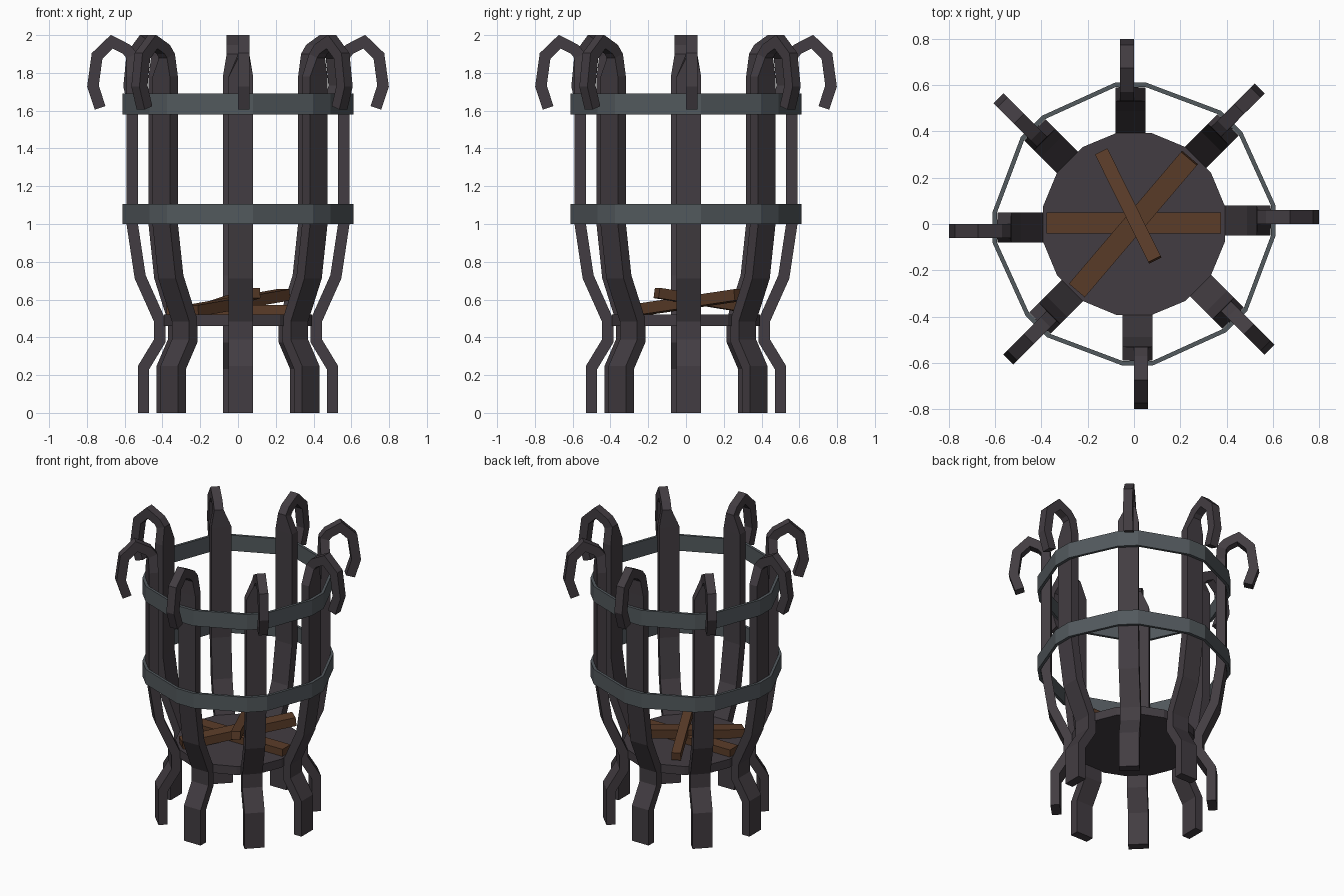
import bpy
import bmesh
from math import pi, sin, cos
from mathutils import Vector, Matrix

cube = bpy.data.objects.get("Cube")
if cube:
    bpy.data.objects.remove(cube, do_unlink=True)


def material(name, colour):
    mat = bpy.data.materials.new(name)
    mat.use_nodes = True
    mat.diffuse_color = (*colour, 1)
    mat.node_tree.nodes["Principled BSDF"].inputs["Base Color"].default_value = (*colour, 1)
    return mat


iron = material("dark iron", (0.055, 0.046, 0.054))
steel = material("grey steel", (0.085, 0.1, 0.11))
wood = material("brown wood", (0.105, 0.046, 0.022))


def add_object(name, bm, mat):
    bmesh.ops.recalc_face_normals(bm, faces=bm.faces[:])
    mesh = bpy.data.meshes.new(name)
    bm.to_mesh(mesh)
    bm.free()
    mesh.materials.append(mat)
    obj = bpy.data.objects.new(name, mesh)
    bpy.context.collection.objects.link(obj)
    return obj


def loft(bm, sections, closed=False):
    """Skin a list of four-cornered sections."""
    loops = [[bm.verts.new(p) for p in s] for s in sections]
    pairs = list(zip(loops, loops[1:]))
    if closed:
        pairs.append((loops[-1], loops[0]))
    else:
        bm.faces.new(loops[0])
        bm.faces.new(loops[-1])
    for a, b in pairs:
        for i in range(4):
            j = (i + 1) % 4
            bm.faces.new((a[i], a[j], b[j], b[i]))


# Hooked bars: centre line (radius, height), then the narrow hook
SIDE = (-0.05, 0.08)
HOOK_SIDE = (0.0, 0.06)
bar_path = [(0.5, 0), (0.5, 0.24), (0.415, 0.38), (0.415, 0.49),
            (0.518, 0.72), (0.56, 1.0), (0.56, 1.78)]
hook_path = [(0.562, 1.89), (0.59, 1.925), (0.668, 1.965),
             (0.746, 1.89), (0.768, 1.73), (0.73, 1.615)]
path = [Vector(p) for p in bar_path + hook_path]


def bar_sections():
    sections = []
    for i, p in enumerate(path):
        before = (p - path[i - 1]).normalized() if i else Vector((0, 1))
        after = (path[i + 1] - p).normalized() if i + 1 < len(path) else before
        along = (before + after).normalized()
        normal = Vector((along.y, -along.x)) * 0.03 / max(along.dot(after), 0.7)
        lo, hi = SIDE if i < len(bar_path) else HOOK_SIDE
        outer, inner = p + normal, p - normal
        sections.append([(outer.x, lo, outer.y), (outer.x, hi, outer.y),
                         (inner.x, hi, inner.y), (inner.x, lo, inner.y)])
    return sections


for k in range(8):
    bm = bmesh.new()
    loft(bm, bar_sections())
    bar = add_object(f"hooked_bar_{k + 1}", bm, iron)
    bar.rotation_euler.z = k * pi / 4

# Bands: a flat stretch over each bar, straight runs between
for name, low, high in (("lower_band", 1.0, 1.105), ("upper_band", 1.58, 1.69)):
    sections = []
    for k in range(8):
        turn = Matrix.Rotation(k * pi / 4, 3, "Z")
        for side in SIDE:
            corners = ((0.612, low), (0.612, high), (0.592, high), (0.592, low))
            sections.append([turn @ Vector((r, side, z)) for r, z in corners])
    bm = bmesh.new()
    loft(bm, sections, closed=True)
    add_object(name, bm, steel)

# Floor plate
bm = bmesh.new()
bmesh.ops.create_cone(bm, cap_ends=True, segments=16, radius1=0.4, radius2=0.4, depth=0.06,
                      matrix=Matrix.Translation((0, 0, 0.49)) @ Matrix.Rotation(pi / 16, 4, "Z"))
add_object("floor_plate", bm, iron)


# Logs laid across the plate
def log(name, start, end, width, height):
    a, b = Vector(start), Vector(end)
    along = (b - a).normalized()
    across = Vector((0, 0, 1)).cross(along).normalized()
    up = along.cross(across)
    basis = Matrix((along, across, up)).transposed().to_4x4()
    size = Matrix.Diagonal(((b - a).length, width, height, 1))
    bm = bmesh.new()
    bmesh.ops.create_cube(bm, size=1, matrix=Matrix.Translation((a + b) / 2) @ basis @ size)
    add_object(name, bm, wood)


log("flat_log", (-0.378, 0.005, 0.545), (0.375, 0.005, 0.545), 0.09, 0.05)
log("leaning_log", (-0.245, -0.285, 0.54), (0.24, 0.285, 0.625), 0.09, 0.06)
log("top_log", (-0.14, 0.31, 0.56), (0.09, -0.155, 0.635), 0.06, 0.055)
